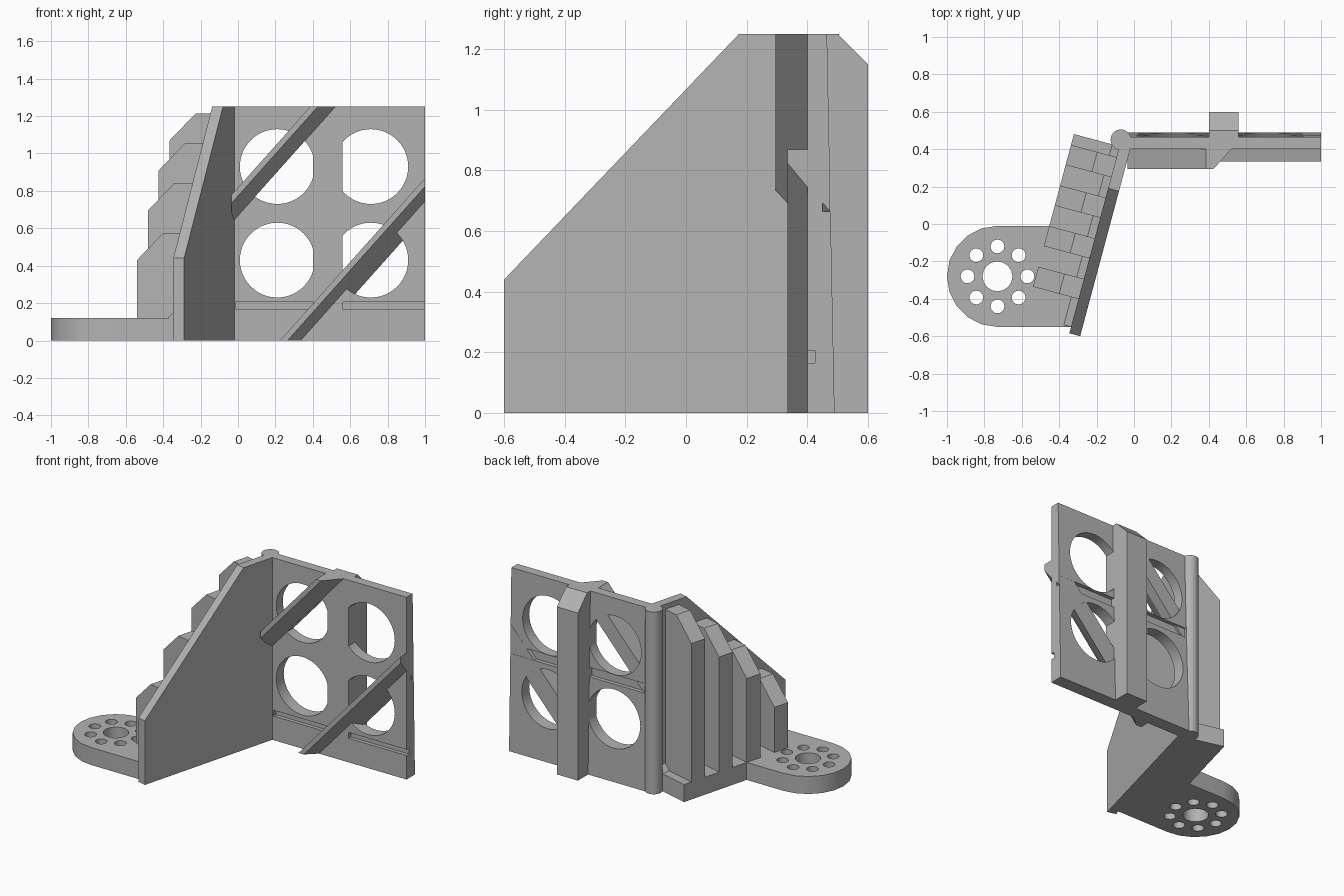
import bpy, bmesh, math
from mathutils import Matrix, Vector

if "Cube" in bpy.data.objects:
    bpy.data.objects.remove(bpy.data.objects["Cube"])

grey = bpy.data.materials.new("plain grey")
grey.use_nodes = True
grey.diffuse_color = (0.45, 0.45, 0.45, 1)
grey.node_tree.nodes["Principled BSDF"].inputs["Base Color"].default_value = grey.diffuse_color


def prism(name, outline, axis, start, end, shear=(0, 0, 0), frame=None, clips=()):
    """Extrude a 2D outline along an axis, optionally sheared, placed and clipped."""
    bm = bmesh.new()
    def point(a, b, t):
        return Vector({"X": (t, a, b), "Y": (a, t, b), "Z": (a, b, t)}[axis])
    base = bm.faces.new([bm.verts.new(point(a, b, start)) for a, b in outline])
    extruded = bmesh.ops.extrude_face_region(bm, geom=[base])["geom"]
    step = point(0, 0, end - start) + Vector(shear) * (end - start)
    bmesh.ops.translate(bm, vec=step, verts=[g for g in extruded if isinstance(g, bmesh.types.BMVert)])
    if not any(len(e.link_faces) == 2 for e in base.edges):
        bm.faces.new(reversed(base.verts))
    for co, normal in clips:
        cut = bmesh.ops.bisect_plane(bm, geom=bm.verts[:] + bm.edges[:] + bm.faces[:],
                                     plane_co=co, plane_no=normal, clear_outer=True)
        rim = [e for e in bm.edges if e.is_boundary]
        if rim:
            bmesh.ops.holes_fill(bm, edges=rim, sides=0)
    if frame:
        bm.transform(frame)
    bmesh.ops.recalc_face_normals(bm, faces=bm.faces[:])
    mesh = bpy.data.meshes.new(name)
    bm.to_mesh(mesh)
    bm.free()
    mesh.materials.append(grey)
    obj = bpy.data.objects.new(name, mesh)
    bpy.context.collection.objects.link(obj)
    return obj


def circle(x, y, r, sides):
    return [(x + r * math.cos(math.tau * i / sides), y + r * math.sin(math.tau * i / sides))
            for i in range(sides)]


def box(x0, x1, y0, y1):
    return [(x0, y0), (x1, y0), (x1, y1), (x0, y1)]


def cut(obj, cutters):
    for c in cutters:
        c.hide_render = True
        mod = obj.modifiers.new("cut", "BOOLEAN")
        mod.operation, mod.solver, mod.object = "DIFFERENCE", "EXACT", c
        bpy.context.view_layer.objects.active = obj
        bpy.ops.object.modifier_apply(modifier=mod.name)
        bpy.data.objects.remove(c)


def smooth(obj):
    bpy.ops.object.select_all(action="DESELECT")
    obj.select_set(True)
    bpy.context.view_layer.objects.active = obj
    bpy.ops.object.shade_smooth_by_angle(angle=math.radians(30))


TOP = 1.25

# Back panel: slightly tapered, with four round windows and shallow grooves
panel = prism("back_panel", [(0.40, 0), (0.49, 0), (0.465, TOP), (0.40, TOP)], "X", -0.05, 1.0)
cutters = [prism("window_cutter", circle(x, z, 0.2, 48), "Y", 0.3, 0.7)
           for x in (0.21, 0.71) for z in (0.43, 0.93)]
cutters.append(prism("front_groove_cutter", box(0.35, 0.425, 0.165, 0.205), "X", -0.01, 1.1))
cutters.append(prism("back_groove_cutter", box(0.45, 0.55, 0.665, 0.73), "X", -0.02, 1.1))
cut(panel, cutters)
smooth(panel)

# Vertical rib with a chamfered top
prism("back_rib", [(0.40, 0), (0.60, 0), (0.60, 1.15), (0.50, TOP), (0.40, TOP)], "X", 0.40, 0.56)

# Diagonal braces on the front, cut flush with the panel edges
slant = (1 / 1.12, 0, 0)
limits = [((-0.035, 0, 0), (-1, 0, 0)), ((1, 0, 0), (1, 0, 0)),
          ((0, 0, 0), (0, 0, -1)), ((0, 0, TOP), (0, 0, 1))]
prism("upper_brace", [(-0.775, 0.465), (-0.775, 0.295), (-0.735, 0.295), (-0.64, 0.40), (-0.64, 0.465)],
      "Z", -0.05, 1.3, slant, None, limits)
prism("lower_brace", [(0.18, 0.475), (0.18, 0.335), (0.22, 0.335), (0.29, 0.40), (0.36, 0.475)],
      "Z", -0.05, 1.3, slant, None, limits)

# Hinge post
smooth(prism("corner_post", circle(-0.07, 0.45, 0.055, 32), "Z", 0, TOP))

# Angled side wall frame: local x runs along the wall, local y points outward
a = math.radians(15)
wall = Matrix(((-math.sin(a), -math.cos(a), 0, -0.02),
               (-math.cos(a), math.sin(a), 0, 0.40),
               (0, 0, 1, 0), (0, 0, 0, 1)))
prism("side_wall", [(-0.04, 0), (1.035, 0), (1.035, 0.44), (0.233, TOP), (-0.04, TOP)],
      "Y", 0, 0.06, frame=wall)
prism("wall_fillet", [(0.05, 0), (0.10, 0), (0.10, 0.12), (0.05, 0.17)], "X", 0, 1.0, frame=wall)
prism("fin_base", box(0, 0.845, 0.03, 0.312), "Z", 0, 0.12, frame=wall)

# Stepped fins behind the side wall
for i, h in enumerate((1.215, 1.055, 0.84, 0.575)):
    s = 0.06 + 0.2247 * i
    prism("fin_%d" % (i + 1), [(0.03, 0.05), (0.312, 0.05), (0.312, h - 0.145), (0.167, h), (0.03, h)],
          "X", s, s + 0.111, frame=wall)

# Rounded foot with a ring of bolt holes
cx, cy, r = -0.73, -0.28, 0.27
arc = [(cx + r * math.cos(t), cy + r * math.sin(t))
       for t in (math.pi * (0.5 + i / 10) for i in range(11))]
foot = prism("foot", arc + [(-0.32, cy - r), (-0.18, cy + r)], "Z", 0, 0.12)
holes = [prism("centre_cutter", circle(cx, cy, 0.08, 16), "Z", -0.1, 0.3)]
for x, y in circle(cx, cy, 0.16, 8):
    holes.append(prism("bolt_cutter", circle(x, y, 0.037, 16), "Z", -0.1, 0.3))
cut(foot, holes)
smooth(foot)
